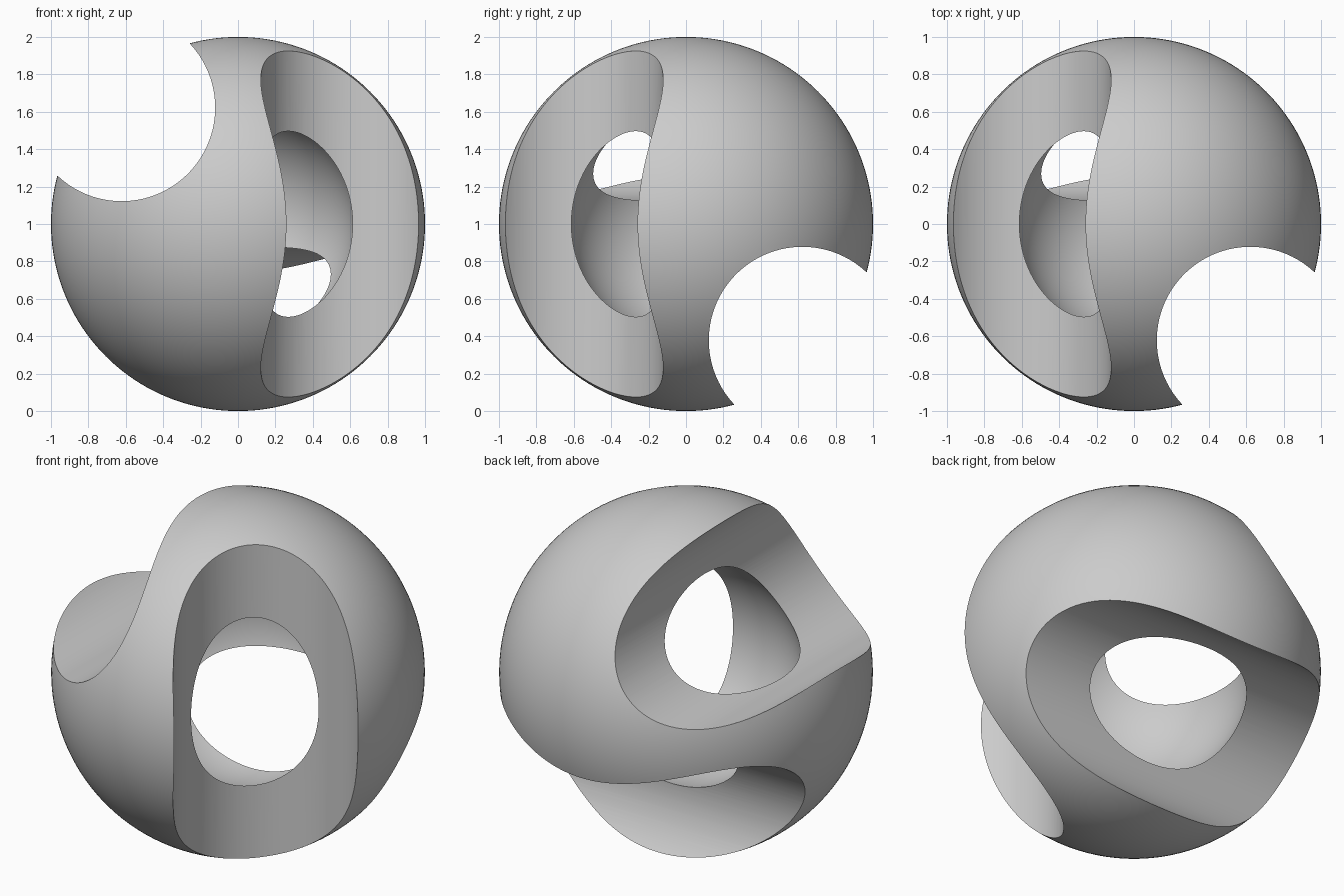
import bpy, bmesh, math
from mathutils import Matrix

if "Cube" in bpy.data.objects:
    bpy.data.objects.remove(bpy.data.objects["Cube"])

OUTER, INNER = 1.0, 0.625      # shell radii
OFFSET, HOLE = 0.622, 0.5      # bore offset from centre, bore radius
centre = Matrix.Translation((0, 0, 1))

# Hollow sphere: outer skin plus an inward-facing cavity wall
bm = bmesh.new()
inner = bmesh.ops.create_uvsphere(bm, u_segments=128, v_segments=64, radius=INNER, matrix=centre)
bmesh.ops.reverse_faces(bm, faces=bm.faces[:])
bmesh.ops.create_uvsphere(bm, u_segments=160, v_segments=80, radius=OUTER, matrix=centre)
mesh = bpy.data.meshes.new("hollow_sphere")
bm.to_mesh(mesh)
bm.free()
shell = bpy.data.objects.new("hollow_sphere", mesh)
bpy.context.collection.objects.link(shell)


def bore(name, location, rotation):
    """Straight cylindrical cut through the shell."""
    bpy.ops.mesh.primitive_cylinder_add(vertices=160, radius=HOLE, depth=3,
                                        location=location, rotation=rotation)
    cutter = bpy.context.object
    cutter.name = name
    cutter.hide_render = True
    mod = shell.modifiers.new(name, 'BOOLEAN')
    mod.operation = 'DIFFERENCE'
    mod.solver = 'EXACT'
    mod.object = cutter
    bpy.context.view_layer.objects.active = shell
    bpy.ops.object.modifier_apply(modifier=name)
    bpy.data.objects.remove(cutter, do_unlink=True)


# One bore along each axis, none of them touching each other
q = math.pi / 2
bore("vertical_bore", (OFFSET, -OFFSET, 1), (0, 0, 0))
bore("sideways_bore", (0, OFFSET, 1 - OFFSET), (0, q, 0))
bore("front_bore", (-OFFSET, 0, 1 + OFFSET), (q, 0, 0))

# Smooth surfaces with crisp rims
bpy.ops.object.select_all(action='DESELECT')
shell.select_set(True)
bpy.context.view_layer.objects.active = shell
bpy.ops.object.shade_smooth_by_angle(angle=math.radians(30))
